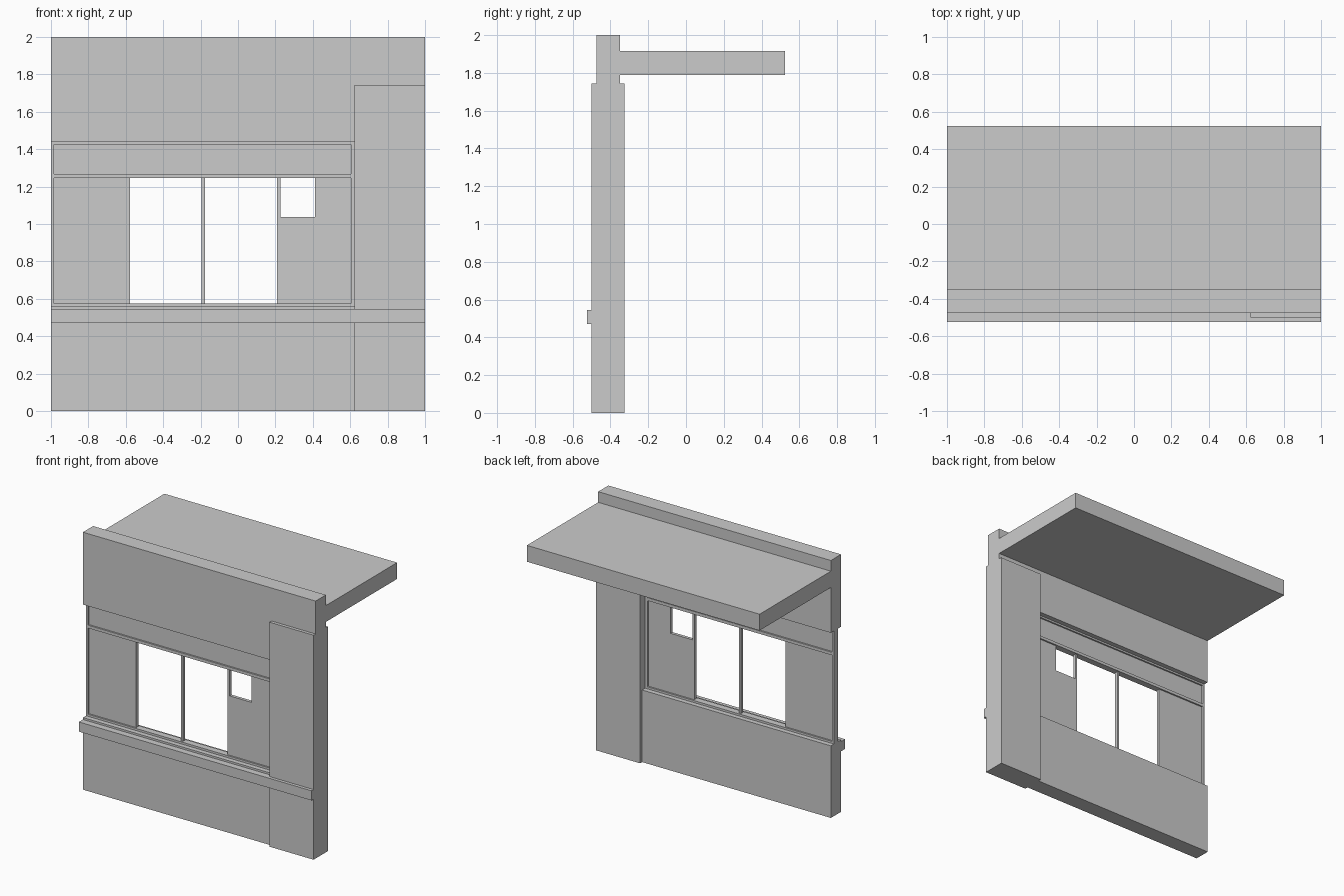
import bpy, bmesh
from mathutils import Vector

if "Cube" in bpy.data.objects:
    bpy.data.objects.remove(bpy.data.objects["Cube"])


def prism(name, profile, offset, direction):
    """Extrude a closed 3D profile along a direction vector."""
    bm = bmesh.new()
    face = bm.faces.new([bm.verts.new(p) for p in profile])
    ext = bmesh.ops.extrude_face_region(bm, geom=[face], use_keep_orig=True)
    verts = [g for g in ext["geom"] if isinstance(g, bmesh.types.BMVert)]
    bmesh.ops.translate(bm, verts=verts, vec=Vector(direction) * offset)
    bmesh.ops.recalc_face_normals(bm, faces=bm.faces)
    mesh = bpy.data.meshes.new(name)
    bm.to_mesh(mesh)
    bm.free()
    obj = bpy.data.objects.new(name, mesh)
    bpy.context.collection.objects.link(obj)
    return obj


def front_prism(name, pts, y0, y1):
    """Front-view (x, z) outline given depth from y0 to y1."""
    return prism(name, [(x, y0, z) for x, z in pts], y1 - y0, (0, 1, 0))


def box(name, x0, x1, y0, y1, z0, z1):
    return front_prism(name, [(x0, z0), (x1, z0), (x1, z1), (x0, z1)], y0, y1)


PIER_X = 0.622
WALL = (-0.475, -0.35)
FRAME = (-0.4375, -0.3875)
PANEL = (-0.425, -0.40)

# Masonry: pier, low wall, header notched around the pier, roof slab
box("corner_pier", PIER_X, 1, -0.5, -0.325, 0, 1.744)
box("lower_wall", -1, PIER_X, *WALL, 0, 0.56)
front_prism("header_wall", [(-1, 1.438), (PIER_X, 1.438), (PIER_X, 1.744),
                            (1, 1.744), (1, 2), (-1, 2)], *WALL)
box("roof_slab", -1, 1, -0.35, 0.525, 1.79, 1.917)

# Ledge stepped around the pier
ledge = [(-1, -0.525), (1, -0.525), (1, -0.5), (PIER_X, -0.5),
         (PIER_X, -0.475), (-1, -0.475)]
prism("ledge", [(x, y, 0.47) for x, y in ledge], 0.075, (0, 0, 1))

# Window frame
L, R, B, T = -0.985, 0.604, 0.576, 1.424
box("frame_left", -1, L, *FRAME, 0.56, 1.438)
box("frame_right", R, PIER_X, *FRAME, 0.56, 1.438)
box("frame_bottom", L, R, *FRAME, 0.56, B)
box("frame_top", L, R, *FRAME, T, 1.438)
box("frame_transom", L, R, *FRAME, 1.245, 1.268)

# Infill panels and mullion around the open panes
box("top_panel", L, R, *PANEL, 1.268, T)
box("left_panel", L, -0.577, *PANEL, B, 1.245)
box("mullion", -0.194, -0.176, *PANEL, B, 1.245)
front_prism("right_panel", [(0.209, B), (R, B), (R, 1.245), (0.412, 1.245),
                            (0.412, 1.037), (0.226, 1.037), (0.226, 1.245),
                            (0.209, 1.245)], *PANEL)
